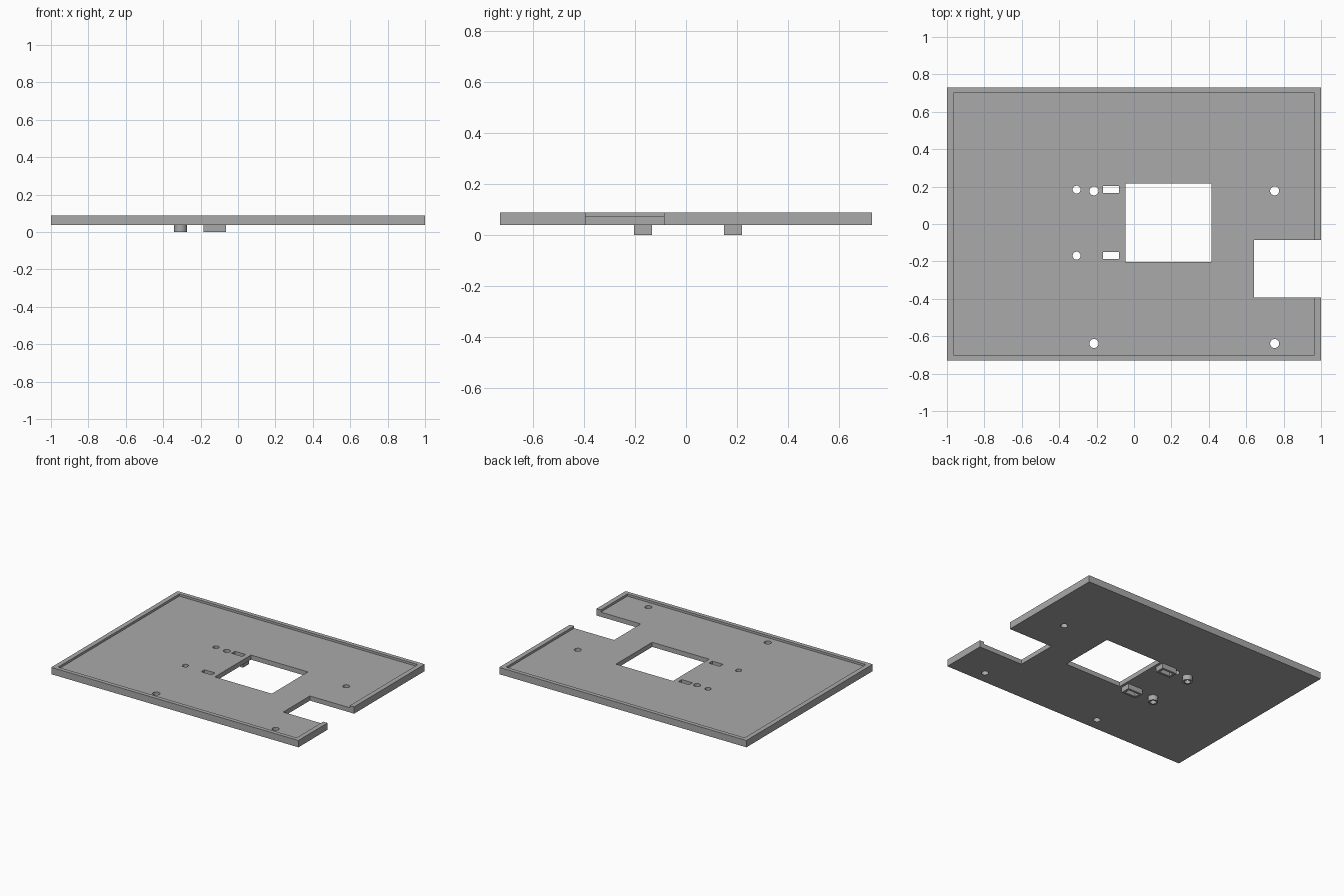
import bpy
import bmesh
from mathutils import Matrix, Vector

default = bpy.data.objects.get("Cube")
if default:
    bpy.data.objects.remove(default, do_unlink=True)

# Single grey plastic
grey = bpy.data.materials.new("grey_plastic")
grey.use_nodes = True
colour = (0.4, 0.4, 0.4, 1)
grey.diffuse_color = colour
grey.node_tree.nodes["Principled BSDF"].inputs["Base Color"].default_value = colour

BOTTOM, FLOOR, TOP = 0.038, 0.072, 0.088


def add_box(bm, x0, x1, y0, y1, z0, z1):
    centre = Vector((x0 + x1, y0 + y1, z0 + z1)) / 2
    size = Matrix.Diagonal((x1 - x0, y1 - y0, z1 - z0, 1))
    bmesh.ops.create_cube(bm, size=1, matrix=Matrix.Translation(centre) @ size)


def add_cylinder(bm, x, y, radius, z0, z1):
    bmesh.ops.create_cone(bm, cap_ends=True, segments=32, radius1=radius, radius2=radius,
                          depth=z1 - z0, matrix=Matrix.Translation((x, y, (z0 + z1) / 2)))


def make_object(name, bm):
    mesh = bpy.data.meshes.new(name)
    bm.to_mesh(mesh)
    bm.free()
    mesh.materials.append(grey)
    obj = bpy.data.objects.new(name, mesh)
    bpy.context.collection.objects.link(obj)
    return obj


def cut(obj, bm):
    """Subtract the cutter shapes, apply and discard the cutter."""
    cutter = make_object("cutter", bm)
    cutter.hide_render = True
    mod = obj.modifiers.new("cut", 'BOOLEAN')
    mod.operation, mod.solver, mod.object = 'DIFFERENCE', 'EXACT', cutter
    bpy.ops.object.select_all(action='DESELECT')
    obj.select_set(True)
    bpy.context.view_layer.objects.active = obj
    bpy.ops.object.modifier_apply(modifier=mod.name)
    bpy.data.objects.remove(cutter, do_unlink=True)
    bpy.ops.object.shade_smooth_by_angle()


PEG_X, SLOT_X = -0.307, -0.124
ROWS = {"back": 0.184, "front": -0.169}

# Tray with a shallow recess inside a raised rim
bm = bmesh.new()
add_box(bm, -1, 1, -0.73, 0.73, BOTTOM, TOP)
tray = make_object("tray", bm)
bm = bmesh.new()
add_box(bm, -0.965, 0.965, -0.7, 0.7, FLOOR, 0.2)
cut(tray, bm)

# Window, side notch, screw holes, peg holes and slots through the tray
bm = bmesh.new()
add_box(bm, -0.046, 0.415, -0.202, 0.216, -0.1, 0.3)
add_box(bm, 0.642, 1.2, -0.394, -0.086, -0.1, 0.3)
for x in (-0.214, 0.752):
    for y in (0.177, -0.639):
        add_cylinder(bm, x, y, 0.024, -0.1, 0.3)
for y in ROWS.values():
    add_cylinder(bm, PEG_X, y, 0.021, -0.1, 0.3)
    add_box(bm, SLOT_X - 0.043, SLOT_X + 0.043, y - 0.019, y + 0.019, -0.1, 0.3)
cut(tray, bm)

# Hollow round pegs and slotted blocks under the tray
for row, y in ROWS.items():
    bm = bmesh.new()
    add_cylinder(bm, PEG_X, y, 0.034, 0, BOTTOM)
    peg = make_object(row + "_round_boss", bm)
    bm = bmesh.new()
    add_cylinder(bm, PEG_X, y, 0.021, -0.1, 0.3)
    cut(peg, bm)

    bm = bmesh.new()
    add_box(bm, SLOT_X - 0.06, SLOT_X + 0.06, y - 0.035, y + 0.035, 0, BOTTOM)
    block = make_object(row + "_slotted_boss", bm)
    bm = bmesh.new()
    add_box(bm, SLOT_X - 0.043, SLOT_X + 0.043, y - 0.019, y + 0.019, -0.1, 0.3)
    cut(block, bm)
